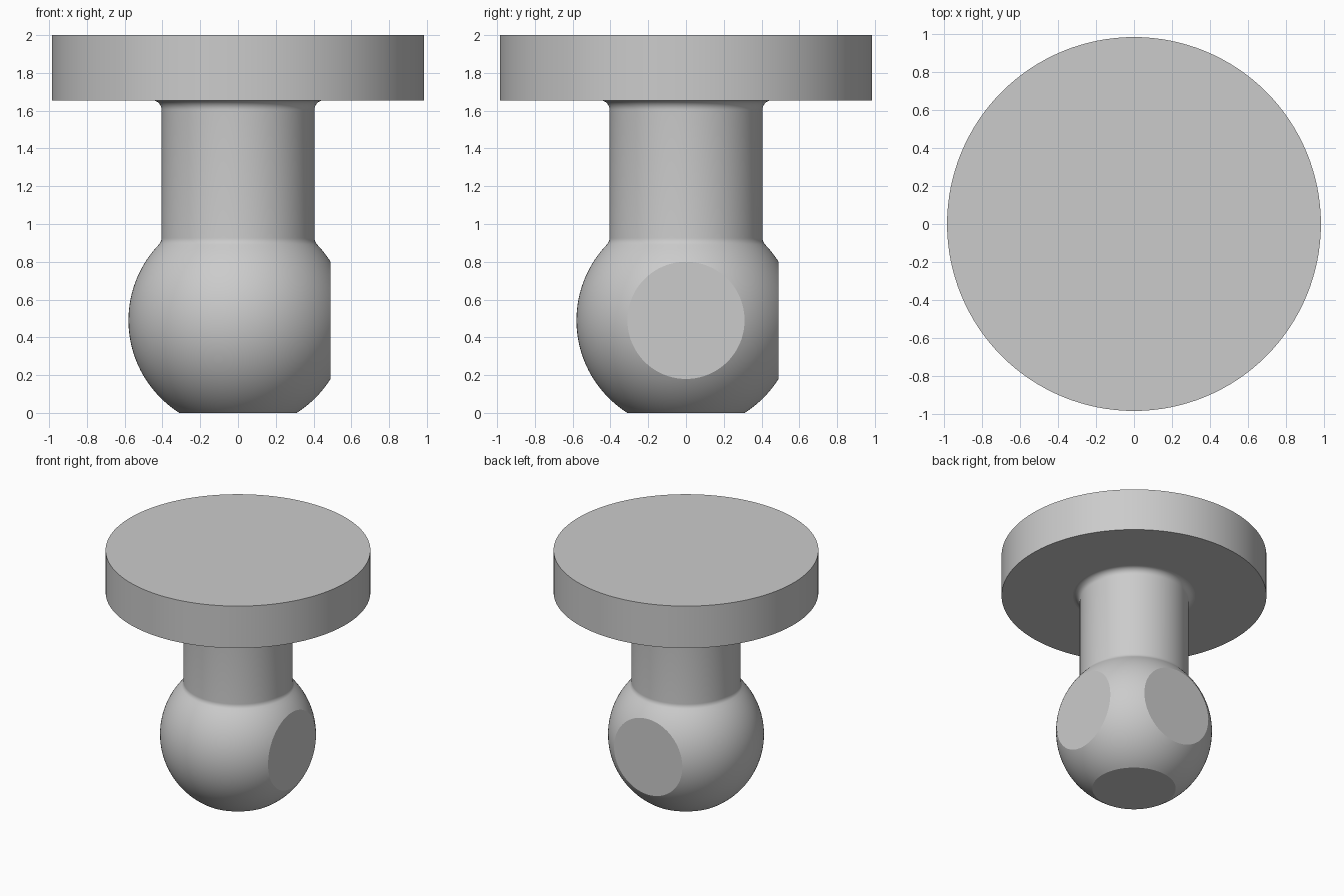
import bpy, bmesh
from math import sin, cos, asin, sqrt, pi, radians
from mathutils import Vector

cube = bpy.data.objects.get("Cube")
if cube:
    bpy.data.objects.remove(cube)

SEGMENTS = 128
BALL_R, BALL_Z, FLAT = 0.58, 0.49, 0.49
STEM_R, FILLET = 0.405, 0.05
PLATE_R, PLATE_Z, TOP_Z = 0.985, 1.655, 2.0

grey = bpy.data.materials.new("plain grey")
grey.use_nodes = True
colour = (0.6, 0.6, 0.6, 1)
grey.diffuse_color = colour
grey.node_tree.nodes["Principled BSDF"].inputs["Base Color"].default_value = colour


def arc(r, z, radius, start, end, steps):
    """Profile points along an arc centred on (r, z)."""
    angles = [start + (end - start) * i / steps for i in range(steps + 1)]
    return [(r + radius * cos(a), z + radius * sin(a)) for a in angles]


def lathe(name, profile, cuts=()):
    """Spin a profile about z, then slice flats at the given normals."""
    bm = bmesh.new()
    verts = [bm.verts.new((r, 0, z)) for r, z in profile]
    edges = [bm.edges.new(pair) for pair in zip(verts, verts[1:])]
    bmesh.ops.spin(bm, geom=verts + edges, cent=(0, 0, 0), axis=(0, 0, 1),
                   angle=2 * pi, steps=SEGMENTS, use_duplicate=False)
    bmesh.ops.remove_doubles(bm, verts=bm.verts, dist=1e-4)
    for normal in cuts:
        cut = bmesh.ops.bisect_plane(
            bm, geom=bm.verts[:] + bm.edges[:] + bm.faces[:],
            plane_co=Vector(normal) * FLAT, plane_no=normal, clear_outer=True)
        rim = [e for e in cut["geom_cut"] if isinstance(e, bmesh.types.BMEdge)]
        bmesh.ops.edgeloop_fill(bm, edges=rim)
    bmesh.ops.recalc_face_normals(bm, faces=bm.faces)
    mesh = bpy.data.meshes.new(name)
    bm.to_mesh(mesh)
    bm.free()
    mesh.materials.append(grey)
    obj = bpy.data.objects.new(name, mesh)
    bpy.context.collection.objects.link(obj)
    bpy.ops.object.select_all(action="DESELECT")
    obj.select_set(True)
    bpy.context.view_layer.objects.active = obj
    bpy.ops.object.shade_smooth_by_angle(angle=radians(20))
    return obj


# Ball blended into the stem, with a flat base and two flat sides
neck_r = STEM_R + FILLET
neck_z = BALL_Z + sqrt((BALL_R + FILLET) ** 2 - neck_r ** 2)
neck_angle = asin((neck_z - BALL_Z) / (BALL_R + FILLET))
profile = [(0, 0)]
profile += arc(0, BALL_Z, BALL_R, -asin(BALL_Z / BALL_R), neck_angle, 40)
profile += arc(neck_r, neck_z, FILLET, pi + neck_angle, pi, 6)[1:]
profile += arc(neck_r, PLATE_Z - FILLET, FILLET, pi, pi / 2, 8)
profile += [(neck_r, PLATE_Z + 0.05), (0, PLATE_Z + 0.05)]
lathe("ball_and_stem", profile, cuts=[(1, 0, 0), (0, 1, 0)])

# Round top plate
lathe("top_plate", [(0, PLATE_Z), (PLATE_R, PLATE_Z), (PLATE_R, TOP_Z), (0, TOP_Z)])
